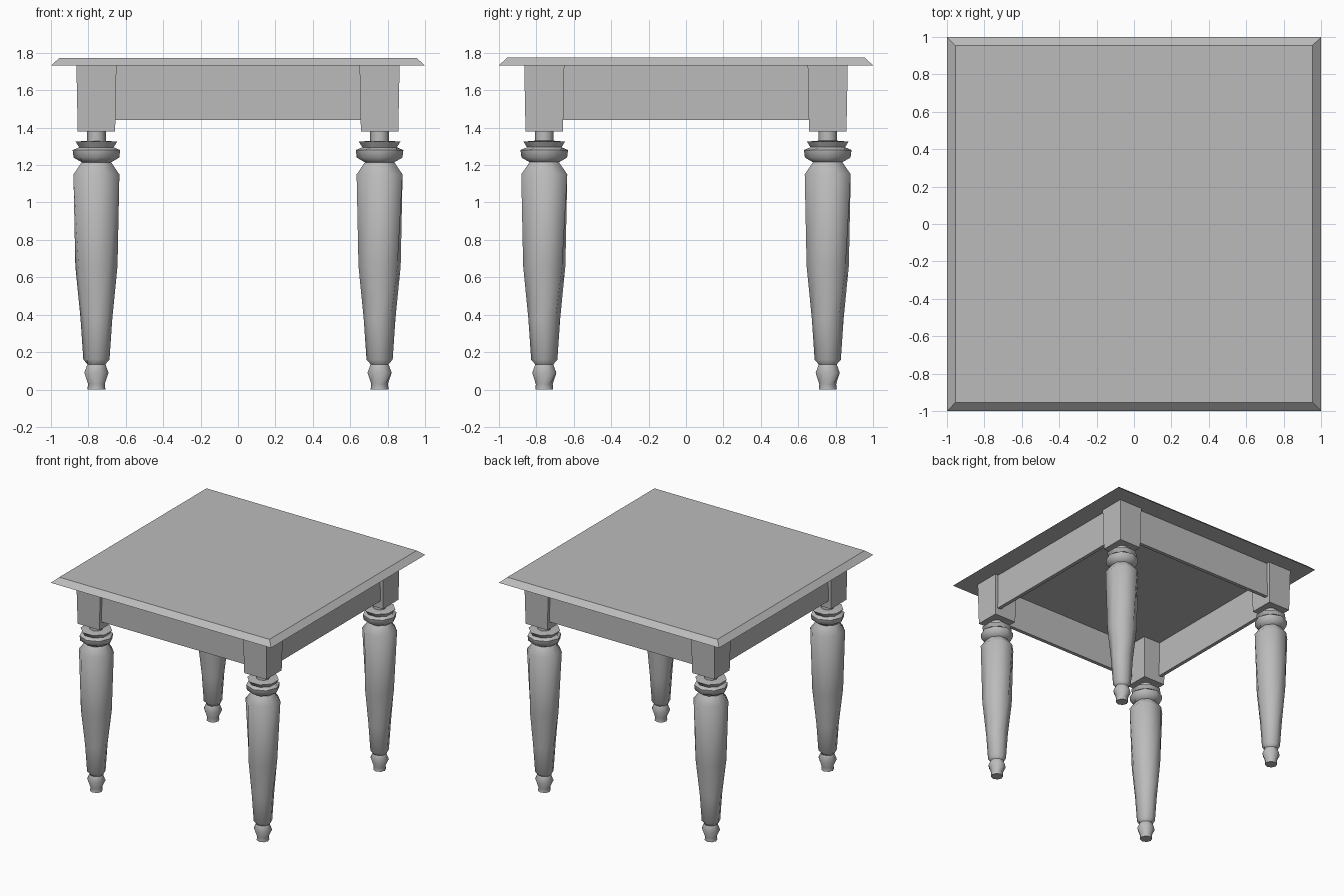
import bpy, bmesh, math

if "Cube" in bpy.data.objects:
    bpy.data.objects.remove(bpy.data.objects["Cube"], do_unlink=True)

GREY = (0.5, 0.5, 0.5, 1)
mat = bpy.data.materials.new("plain grey")
mat.use_nodes = True
mat.diffuse_color = GREY
mat.node_tree.nodes["Principled BSDF"].inputs["Base Color"].default_value = GREY


def finish(name, bm, smooth=False):
    bmesh.ops.recalc_face_normals(bm, faces=bm.faces)
    mesh = bpy.data.meshes.new(name)
    bm.to_mesh(mesh)
    bm.free()
    mesh.materials.append(mat)
    obj = bpy.data.objects.new(name, mesh)
    bpy.context.collection.objects.link(obj)
    if smooth:
        bpy.ops.object.select_all(action="DESELECT")
        obj.select_set(True)
        bpy.context.view_layer.objects.active = obj
        bpy.ops.object.shade_smooth_by_angle(angle=math.radians(50))
    return obj


def loft(rings):
    """Skin a stack of equal-length rings and cap both ends."""
    bm = bmesh.new()
    loops = [[bm.verts.new(p) for p in ring] for ring in rings]
    n = len(loops[0])
    for low, high in zip(loops, loops[1:]):
        for i in range(n):
            j = (i + 1) % n
            bm.faces.new((low[i], low[j], high[j], high[i]))
    bm.faces.new(loops[0][::-1])
    bm.faces.new(loops[-1])
    return bm


def rect(cx, cy, hx, hy, z):
    return [(cx + sx * hx, cy + sy * hy, z)
            for sx, sy in ((-1, -1), (1, -1), (1, 1), (-1, 1))]


# Tabletop with a sloped rim
finish("tabletop", loft([rect(0, 0, 1, 1, 1.732),
                         rect(0, 0, 0.955, 0.955, 1.773)]))

# Apron boards set slightly back from the corner blocks
for name, sx, sy in (("front", 0, -1), ("back", 0, 1), ("left", 1, 0), ("right", -1, 0)):
    hx, hy = (0.015, 0.67) if sx else (0.67, 0.015)
    finish(name + "_apron", loft([rect(sx * 0.82, sy * 0.82, hx, hy, z)
                                  for z in (1.44, 1.732)]))

# Turned leg outline: radius, height, twist in half facets
PROFILE = [(0.048, 0, 0), (0.045, 0.03, 0), (0.07, 0.09, 1), (0.052, 0.135, 1),
           (0.07, 0.16, 0), (0.085, 0.38, 0), (0.115, 0.66, 0.5), (0.133, 1.15, 1),
           (0.085, 1.215, 1), (0.122, 1.24, 0), (0.127, 1.28, 0), (0.1, 1.295, 1),
           (0.12, 1.325, 1), (0.05, 1.33, 0), (0.05, 1.4, 0)]
SIDES = 8

for depth, sy in (("front", -1), ("back", 1)):
    for side, sx in (("left", 1), ("right", -1)):
        cx, cy = sx * 0.757, sy * 0.757
        # Square corner block, flaring a little towards the top
        finish(f"{depth}_{side}_corner_block",
               loft([rect(cx, cy, 0.1, 0.1, 1.38), rect(cx, cy, 0.107, 0.107, 1.732)]))
        # Faceted turned leg
        rings = []
        for r, z, twist in PROFILE:
            angles = [(i + twist * 0.5 * sx) * math.tau / SIDES for i in range(SIDES)]
            rings.append([(cx + r * math.cos(a), cy + r * math.sin(a), z) for a in angles])
        finish(f"{depth}_{side}_leg", loft(rings), smooth=True)
